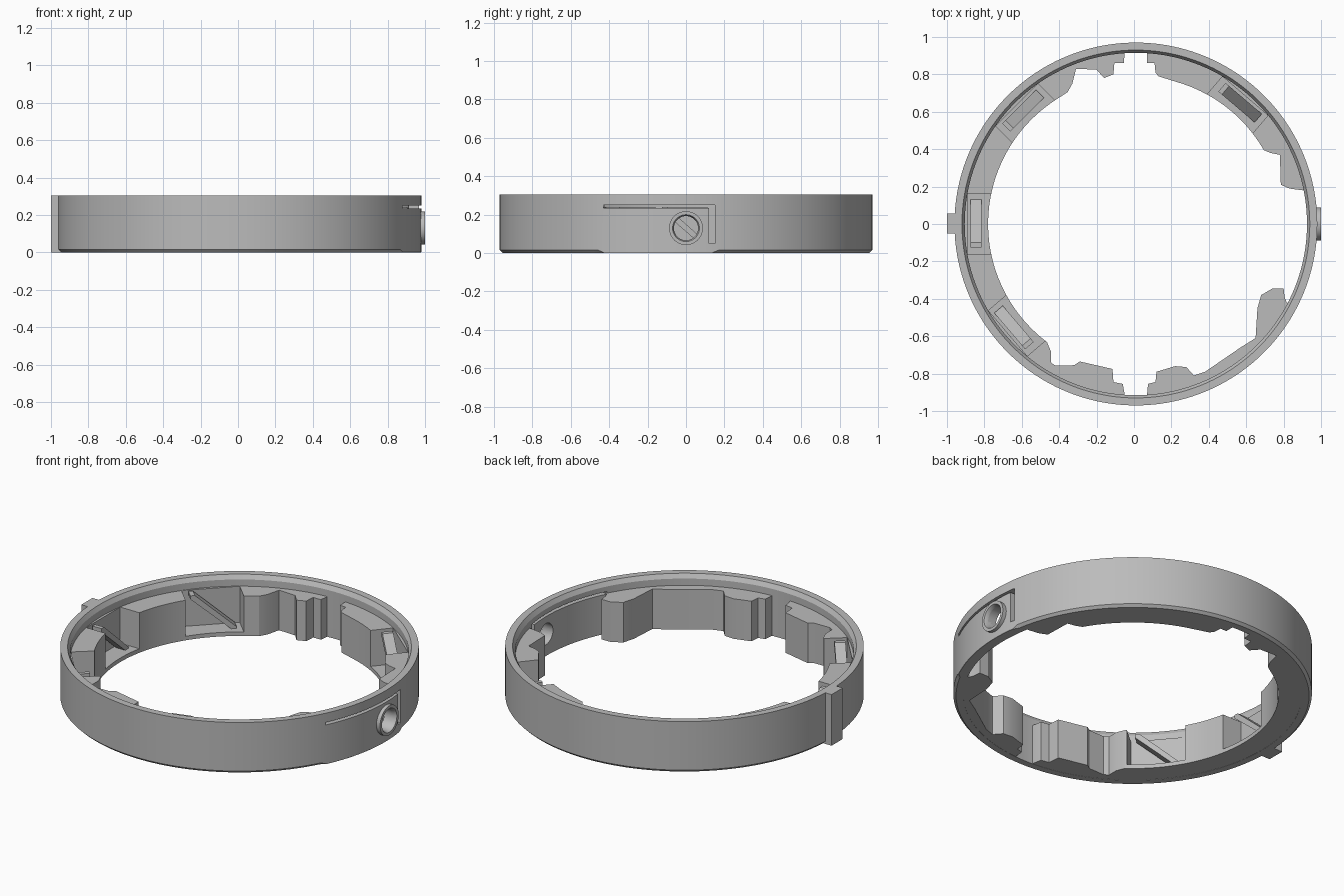
import bpy, bmesh, math
from mathutils import Matrix, Vector

old = bpy.data.objects.get("Cube")
if old:
    bpy.data.objects.remove(old, do_unlink=True)

CX = 0.01                  # ring centre in x
R_OUT, R_IN = 0.97, 0.915  # wall radii
TOP, SHELF = 0.305, 0.24   # wall height, inner block height

grey = bpy.data.materials.new("plain grey")
grey.use_nodes = True
grey.diffuse_color = (0.5, 0.5, 0.5, 1)
grey.node_tree.nodes["Principled BSDF"].inputs["Base Color"].default_value = (0.5, 0.5, 0.5, 1)


def finish(name, bm):
    bmesh.ops.recalc_face_normals(bm, faces=bm.faces)
    mesh = bpy.data.meshes.new(name)
    bm.to_mesh(mesh)
    bm.free()
    mesh.materials.append(grey)
    ob = bpy.data.objects.new(name, mesh)
    bpy.context.collection.objects.link(ob)
    return ob


def prism(name, points, depth):
    """Extrude a planar outline along a vector."""
    bm = bmesh.new()
    face = bm.faces.new([bm.verts.new(p) for p in points])
    new = bmesh.ops.extrude_face_region(bm, geom=[face])["geom"]
    moved = [v for v in new if isinstance(v, bmesh.types.BMVert)]
    bmesh.ops.translate(bm, verts=moved, vec=Vector(depth))
    return finish(name, bm)


def box(name, lo, hi):
    pts = [(lo[0], lo[1], lo[2]), (hi[0], lo[1], lo[2]),
           (hi[0], hi[1], lo[2]), (lo[0], hi[1], lo[2])]
    return prism(name, pts, (0, 0, hi[2] - lo[2]))


def lathe(name, profile_at, steps):
    """Closed ring about z; the profile may depend on the angle in degrees."""
    bm = bmesh.new()
    rows = []
    for i in range(steps):
        deg = 360 * i / steps
        a = math.radians(deg)
        rows.append([bm.verts.new((r * math.cos(a), r * math.sin(a), z))
                     for r, z in profile_at(deg)])
    for i in range(steps):
        a, b = rows[i], rows[(i + 1) % steps]
        for j in range(len(a)):
            k = (j + 1) % len(a)
            bm.faces.new((a[j], b[j], b[k], a[k]))
    return finish(name, bm)


def activate(ob):
    bpy.ops.object.select_all(action='DESELECT')
    ob.select_set(True)
    bpy.context.view_layer.objects.active = ob


def cut(ob, cutter):
    mod = ob.modifiers.new("cut", 'BOOLEAN')
    mod.operation, mod.solver, mod.object = 'DIFFERENCE', 'EXACT', cutter
    activate(ob)
    bpy.ops.object.modifier_apply(modifier=mod.name)
    bpy.data.objects.remove(cutter, do_unlink=True)


def smooth(ob):
    activate(ob)
    bpy.ops.object.shade_smooth_by_angle(angle=math.radians(25))


def arc(radius, start, end, step=2):
    n = max(2, round(abs(end - start) / step))
    return [(CX + radius * math.cos(math.radians(start + (end - start) * i / n)),
             radius * math.sin(math.radians(start + (end - start) * i / n)))
            for i in range(n + 1)]


# Outer wall, with a bottom chamfer that stops along the latch
def wall_profile(deg):
    c = 0.001 if deg > 332 or deg < 9 else 0.015
    return [(R_OUT - c, 0), (R_OUT, c), (R_OUT, TOP), (0.93, TOP), (R_IN, 0.28), (R_IN, 0)]


wall = lathe("outer_wall", wall_profile, 180)
wall.data.transform(Matrix.Translation((CX, 0, 0)))

# Latch slots and the round hole through the wall
cut(wall, box("slot_cutter", (0.82, -0.43, 0.235), (1.1, 0.15, 0.25)))
cut(wall, box("gap_cutter", (0.82, 0.12, 0.05), (1.1, 0.15, 0.242)))
AXIS = Matrix.Translation((0, 0, 0.13)) @ Matrix.Rotation(math.pi / 2, 4, 'Y')
bm = bmesh.new()
bmesh.ops.create_cone(bm, cap_ends=True, segments=48, radius1=0.063, radius2=0.063,
                      depth=0.4, matrix=Matrix.Translation((0.95, 0, 0)) @ AXIS)
cut(wall, finish("hole_cutter", bm))
smooth(wall)

# Raised collar around the hole
collar = lathe("hole_collar", lambda d: [(0.063, 0.93), (0.063, 0.985), (0.07, 1.0),
                                         (0.088, 1.0), (0.088, 0.93)], 48)
collar.data.transform(AXIS)
smooth(collar)

# Key tab on the opposite side
box("key_tab", (-1.0, -0.05, 0), (-0.94, 0.055, TOP))

# Inner blocks: inward outline, closed by an arc inside the wall
back_left = ([(0.07, 0.91), (0.07, 0.86), (0.11, 0.86), (0.115, 0.81), (0.13, 0.79)]
             + arc(0.79, 74, 30)
             + [(0.73, 0.38), (0.78, 0.37), (0.785, 0.21), (0.83, 0.19), (0.9, 0.18)])
right_side = ([(-0.05, 0.91), (-0.055, 0.86), (-0.105, 0.86), (-0.11, 0.8), (-0.16, 0.78),
               (-0.2, 0.825), (-0.31, 0.83), (-0.33, 0.75), (-0.355, 0.705)]
              + arc(0.79, 123, 233)
              + [(-0.445, -0.68), (-0.445, -0.74), (-0.42, -0.757), (-0.32, -0.755),
                 (-0.29, -0.735), (-0.115, -0.775), (-0.11, -0.845), (-0.06, -0.855),
                 (-0.05, -0.91)])
front_left = [(0.07, -0.91), (0.075, -0.855), (0.115, -0.845), (0.12, -0.79), (0.22, -0.76),
              (0.28, -0.765), (0.32, -0.81), (0.38, -0.79), (0.57, -0.66), (0.65, -0.61),
              (0.66, -0.45), (0.68, -0.38), (0.74, -0.345), (0.8, -0.345), (0.805, -0.39),
              (0.815, -0.417)]


def block(name, outline, start, end):
    pts = outline + arc(0.93, start, end)
    return prism(name, [(x, y, 0.001) for x, y in pts], (0, 0, SHELF - 0.001))


blocks = {"back": block("back_left_block", back_left, 11.5, 86.2),
          "side": block("right_side_block", right_side, 266.2, 93.8),
          "front": block("front_left_block", front_left, -27.5, -86.2)}

# Pockets open to the inside, each holding a sloping bar
for host, deg in (("back", 49.5), ("side", 135), ("side", 180), ("side", 220.5)):
    turn = Matrix.Translation((CX, 0, 0)) @ Matrix.Rotation(math.radians(deg), 4, 'Z')
    cutter = box("pocket_cutter", (0.7, -0.16, 0.025), (0.9, 0.16, 0.4))
    cutter.data.transform(turn)
    cut(blocks[host], cutter)
    bar = prism("sloping_bar", [(0.825, y, z) for y, z in
                                ((0.125, SHELF), (0.1, SHELF), (-0.13, 0.035),
                                 (-0.13, 0.02), (-0.105, 0.02), (0.125, 0.22))], (0.06, 0, 0))
    bar.data.transform(turn)

for ob in blocks.values():
    smooth(ob)
